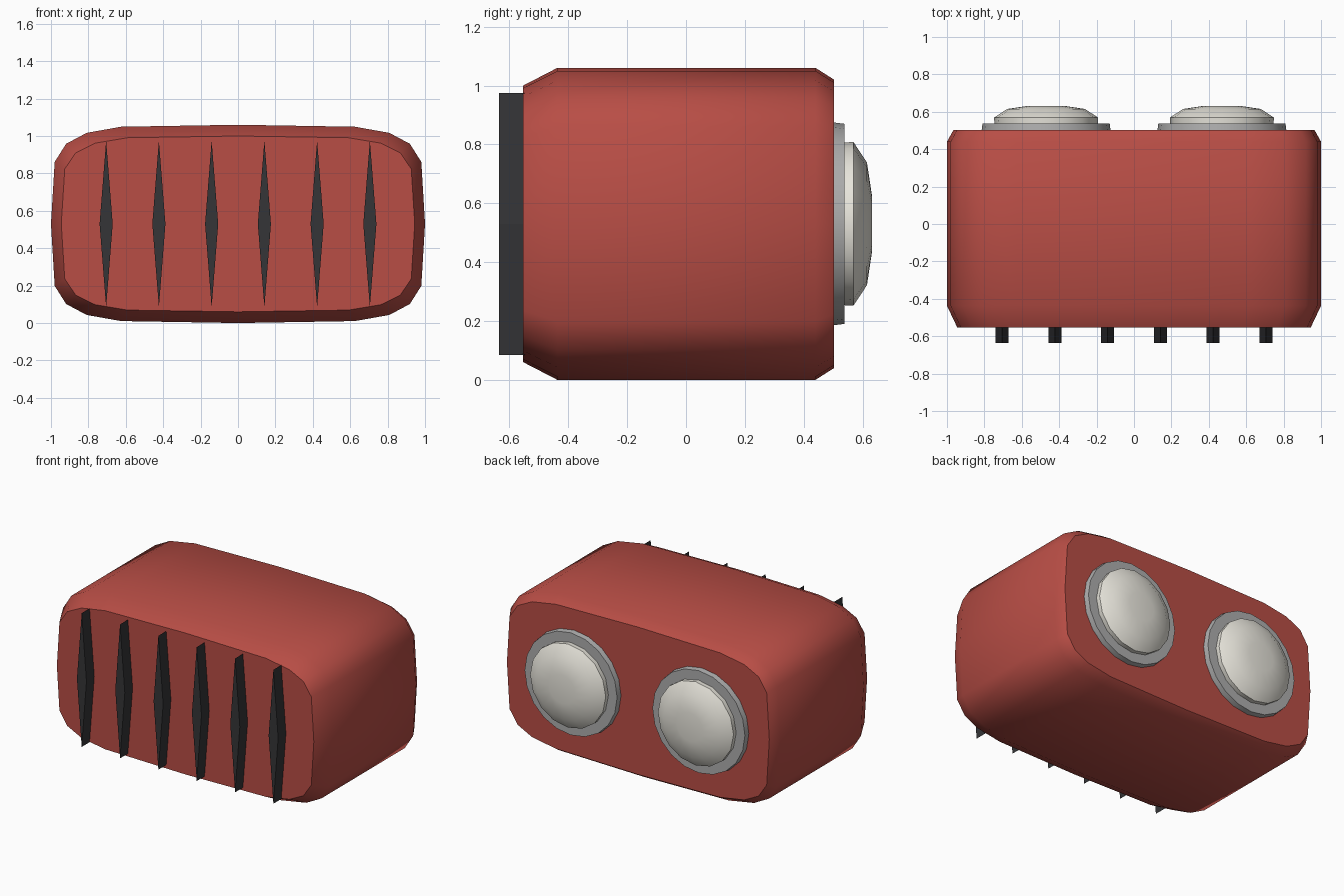
import bpy, bmesh
from math import sin, cos, pi, radians, copysign

if "Cube" in bpy.data.objects:
    bpy.data.objects.remove(bpy.data.objects["Cube"])

CZ = 0.53  # height of the shared centre line


def material(name, rgb):
    m = bpy.data.materials.new(name)
    m.diffuse_color = (*rgb, 1)
    m.use_nodes = True
    m.node_tree.nodes["Principled BSDF"].inputs["Base Color"].default_value = m.diffuse_color
    return m


def loft(name, rings, sides, power, mat, cx=0.0, smooth=None):
    """Skin superellipse rings (y, half_x, half_z) along y and cap both ends."""
    def p(v):
        return copysign(abs(v) ** power, v) if abs(v) > 1e-6 else 0.0
    bm = bmesh.new()
    loops = []
    for y, a, b in rings:
        angles = [2 * pi * i / sides for i in range(sides)]
        loops.append([bm.verts.new((cx + a * p(cos(t)), y, CZ + b * p(sin(t)))) for t in angles])
    for lo, hi in zip(loops, loops[1:]):
        for i in range(sides):
            j = (i + 1) % sides
            bm.faces.new((lo[i], lo[j], hi[j], hi[i]))
    bm.faces.new(loops[0])
    bm.faces.new(loops[-1])
    bmesh.ops.recalc_face_normals(bm, faces=bm.faces)
    me = bpy.data.meshes.new(name)
    bm.to_mesh(me)
    bm.free()
    me.materials.append(mat)
    ob = bpy.data.objects.new(name, me)
    bpy.context.collection.objects.link(ob)
    if smooth:
        bpy.ops.object.select_all(action='DESELECT')
        ob.select_set(True)
        bpy.context.view_layer.objects.active = ob
        bpy.ops.object.shade_smooth_by_angle(angle=radians(smooth))
    return ob


red = material("red_paint", (0.48, 0.075, 0.06))
dark = material("dark_rubber", (0.035, 0.035, 0.038))
metal = material("grey_metal", (0.42, 0.42, 0.42))
lens = material("pale_lens", (0.80, 0.78, 0.71))

# Rounded housing with chamfered front and back rims
loft("housing", [(-0.553, 0.945, 0.47), (-0.437, 1.0, CZ),
                 (0.44, 1.0, CZ), (0.503, 0.965, 0.49)], 20, 0.4, red, smooth=42)

# Diamond-section grille fins on the front
for i in range(6):
    loft(f"grille_fin_{i + 1}", [(-0.635, 0.035, 0.445), (-0.54, 0.035, 0.445)],
         4, 1, dark, cx=-0.705 + 0.282 * i)

# Two domed lenses with bezels on the back
for side, x in (("left", -0.47), ("right", 0.47)):
    bezel = [(0.49, 0.346), (0.538, 0.340)]
    dome = [(0.53, 0.276), (0.569, 0.278), (0.615, 0.208), (0.632, 0.095)]
    loft(f"bezel_{side}", [(y, r, r) for y, r in bezel], 20, 1, metal, cx=x, smooth=35)
    loft(f"lens_{side}", [(y, r, r) for y, r in dome], 16, 1, lens, cx=x, smooth=40)
